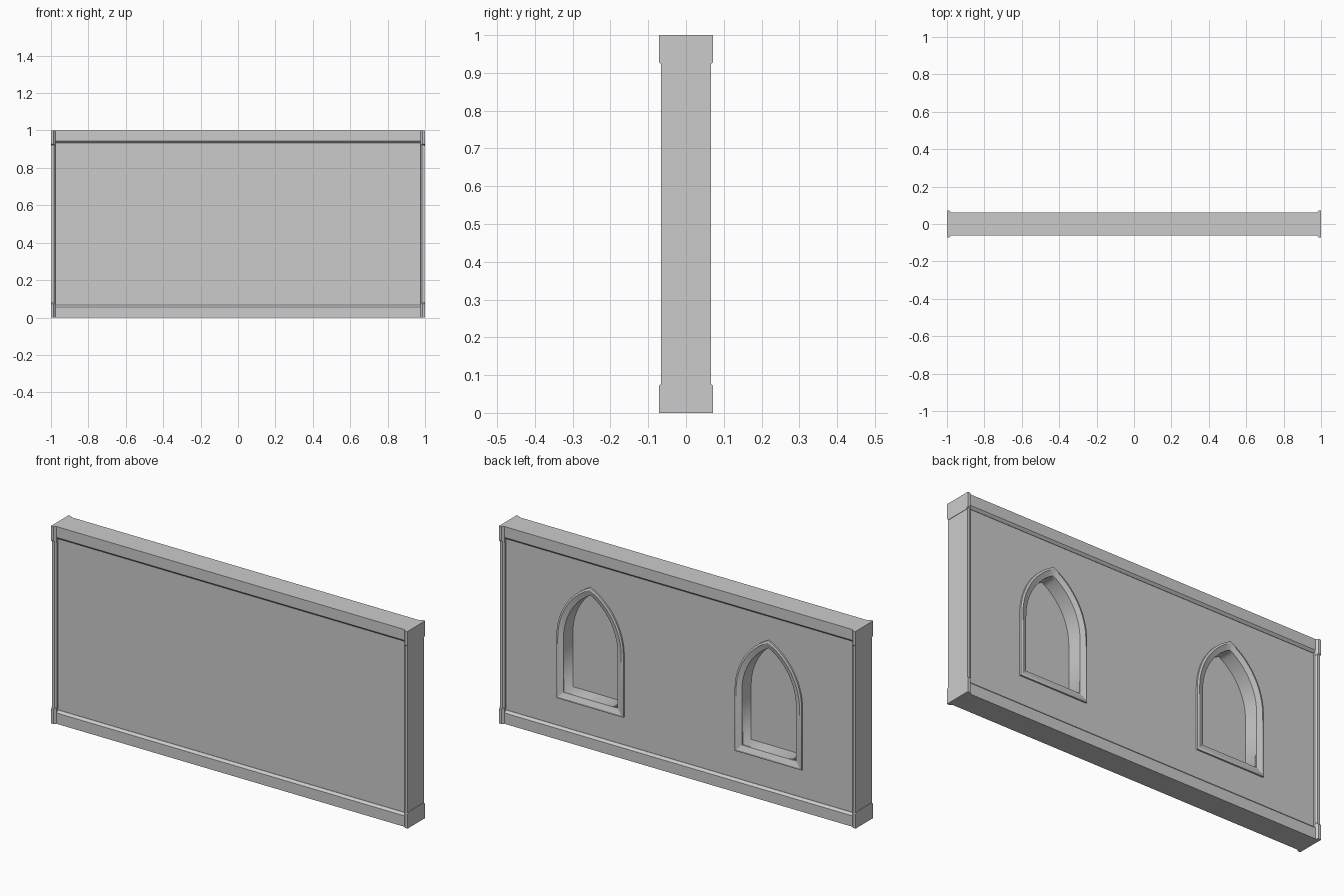
import bpy, bmesh
from math import acos, cos, sin, radians, pi

if "Cube" in bpy.data.objects:
    bpy.data.objects.remove(bpy.data.objects["Cube"])

PANEL = 0.048      # half depth of the wall field
NICHE = -0.025     # y of the niche back
SPRING = 0.517     # height where the arches start


def finish(name, bm):
    bmesh.ops.recalc_face_normals(bm, faces=bm.faces)
    me = bpy.data.meshes.new(name)
    bm.to_mesh(me)
    bm.free()
    ob = bpy.data.objects.new(name, me)
    bpy.context.collection.objects.link(ob)
    return ob


def hull(name, pts):
    bm = bmesh.new()
    for p in pts:
        bm.verts.new(p)
    bmesh.ops.convex_hull(bm, input=bm.verts)
    bmesh.ops.dissolve_limit(bm, angle_limit=radians(1), verts=bm.verts, edges=bm.edges)
    return finish(name, bm)


def box_pts(x, y, z):
    return [(a, b, c) for a in x for b in y for c in z]


def arch(cx, d, steps=12):
    """Pointed arch outline in x, z, inset by d from the outer edge."""
    r, off = 0.33 - d, 0.142
    top = acos(off / r)
    right = [(r * cos(top * i / steps) - off, SPRING + r * sin(top * i / steps))
             for i in range(steps + 1)]
    left = [(-x, z) for x, z in reversed(right[:-1])]
    base = 0.206 + d
    pts = [(right[0][0], base)] + right + left + [(left[-1][0], base)]
    return [(cx + x, z) for x, z in pts]


# wall field: front slab plus a back layer pierced by the two niches
hull("wall_front_slab", box_pts((-0.99, 0.99), (-PANEL, NICHE), (0.01, 0.99)))

cu = bpy.data.curves.new("wall_back_layer", 'CURVE')
cu.dimensions = '2D'
cu.fill_mode = 'BOTH'
cu.extrude = (PANEL - NICHE) / 2
rect = [(-0.99, 0.01), (0.99, 0.01), (0.99, 0.99), (-0.99, 0.99)]
for loop in (rect, arch(-0.5, 0.036), arch(0.5, 0.036)):
    sp = cu.splines.new('POLY')
    sp.points.add(len(loop) - 1)
    for p, (x, z) in zip(sp.points, loop):
        p.co = (x, z, 0, 1)
    sp.use_cyclic_u = True
layer = bpy.data.objects.new("wall_back_layer", cu)
layer.location.y = (PANEL + NICHE) / 2
layer.rotation_euler.x = pi / 2
bpy.context.collection.objects.link(layer)
bpy.context.view_layer.objects.active = layer
layer.select_set(True)
bpy.ops.object.convert(target='MESH')

# window surrounds: raised band with a sloping inner face
for side, cx in (("left", -0.5), ("right", 0.5)):
    bm = bmesh.new()
    rings = []
    for d, y in ((0, 0.04), (0, 0.056), (0.01, 0.059), (0.036, 0.05), (0.036, 0.04)):
        rings.append([bm.verts.new((x, y, z)) for x, z in arch(cx, d)])
    n = len(rings[0])
    for a, b in zip(rings, rings[1:] + rings[:1]):
        for i in range(n):
            j = (i + 1) % n
            bm.faces.new((a[i], a[j], b[j], b[i]))
    ob = finish(side + "_window_surround", bm)
    bpy.ops.object.select_all(action='DESELECT')
    ob.select_set(True)
    bpy.context.view_layer.objects.active = ob
    bpy.ops.object.shade_smooth_by_angle(angle=radians(25))

# top and bottom rails with a chamfered inner edge
for name, z in (("bottom", lambda h: h), ("top", lambda h: 1 - h)):
    hull(name + "_rail", box_pts((-0.985, 0.985), (-0.061, 0.061), (z(0), z(0.055)))
         + box_pts((-0.985, 0.985), (-0.05, 0.05), (z(0.066),)))

# end posts and their larger corner blocks
for side, s in (("left", -1), ("right", 1)):
    hull(side + "_post", box_pts((s * 0.998, s * 0.983), (-0.066, 0.066), (0.03, 0.97))
         + box_pts((s * 0.975,), (-0.058, 0.058), (0.03, 0.97))
         + box_pts((s * 0.975,), (-0.045, 0.045), (0.03, 0.97)))
    for name, z in (("bottom", lambda h: h), ("top", lambda h: 1 - h)):
        hull(f"{side}_{name}_corner_block",
             box_pts((s, s * 0.986), (-0.071, 0.071), (z(0), z(0.072)))
             + box_pts((s, s * 0.975), (-0.06, 0.06), (z(0), z(0.082))))
